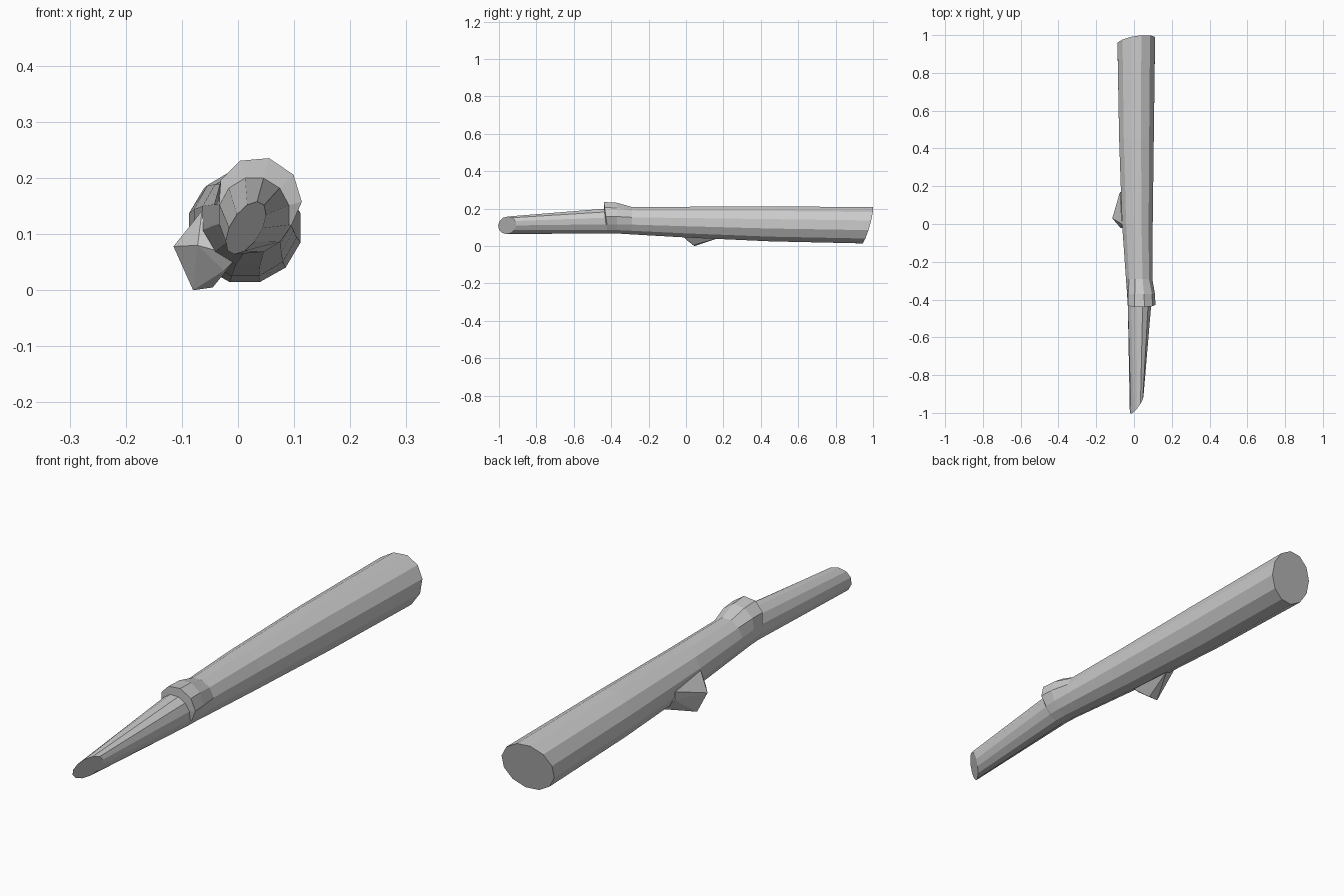
import bpy, bmesh
from math import sin, cos, radians, pi

if "Cube" in bpy.data.objects:
    bpy.data.objects.remove(bpy.data.objects["Cube"])

SIDES = 12


def ring(y, cx, cz, a, b, rot=0, sx=0, sz=0, bump=0):
    """Elliptical section, optionally rotated, slanted or raised on its upper right."""
    pts = []
    r = radians(rot)
    for i in range(SIDES):
        t = radians(-15 + i * 360 / SIDES)
        u, v = a * cos(t - r), b * sin(t - r)
        grow = bump * max(0, cos(t - radians(72))) ** 0.8
        dx = u * cos(r) - v * sin(r) + grow * cos(t)
        dz = u * sin(r) + v * cos(r) + grow * sin(t)
        pts.append((cx + dx, y + sx * dx + sz * dz, cz + dz))
    return pts


def make_object(name, bm):
    bmesh.ops.recalc_face_normals(bm, faces=bm.faces)
    mesh = bpy.data.meshes.new(name)
    bm.to_mesh(mesh)
    bm.free()
    ob = bpy.data.objects.new(name, mesh)
    bpy.context.collection.objects.link(ob)
    return ob


# Tapered log with slanted cut ends and a torn bark step near the thin end
sections = [
    ring(-0.956, 0.014, 0.111, 0.053, 0.027, 58, sx=1.6, sz=-0.6),
    ring(-0.43, 0.029, 0.134, 0.064, 0.068, sz=-0.12),
    ring(-0.425, 0.029, 0.134, 0.065, 0.068, sz=-0.14, bump=0.037),
    ring(-0.37, 0.028, 0.135, 0.067, 0.070, bump=0.030),
    ring(-0.29, 0.026, 0.134, 0.071, 0.074, bump=0.004),
    ring(0.0, 0.018, 0.128, 0.084, 0.085),
    ring(0.45, 0.013, 0.119, 0.095, 0.097),
    ring(0.968, 0.012, 0.111, 0.103, 0.100, sx=0.15, sz=0.28),
]
bm = bmesh.new()
rows = [[bm.verts.new(p) for p in s] for s in sections]
for lo, hi in zip(rows, rows[1:]):
    for i in range(SIDES):
        j = (i + 1) % SIDES
        bm.faces.new((lo[i], lo[j], hi[j], hi[i]))
bm.faces.new(rows[0])
bm.faces.new(rows[-1])
make_object("log_trunk", bm)

# Broken branch stub pointing down and to the left
stub_points = [
    (-0.115, 0.03, 0.078), (-0.080, 0.045, 0.0), (-0.045, 0.04, 0.005),
    (-0.025, 0.0, 0.035), (-0.072, -0.02, 0.080),
    (-0.064, 0.0, 0.142), (-0.074, 0.17, 0.125), (-0.070, 0.17, 0.090),
    (-0.015, 0.18, 0.045), (0.0, -0.02, 0.060), (0.0, 0.08, 0.12),
]
bm = bmesh.new()
for p in stub_points:
    bm.verts.new(p)
hull = bmesh.ops.convex_hull(bm, input=bm.verts)
loose = [v for v in bm.verts if not v.link_faces]
bmesh.ops.delete(bm, geom=loose, context='VERTS')
make_object("branch_stub", bm)
